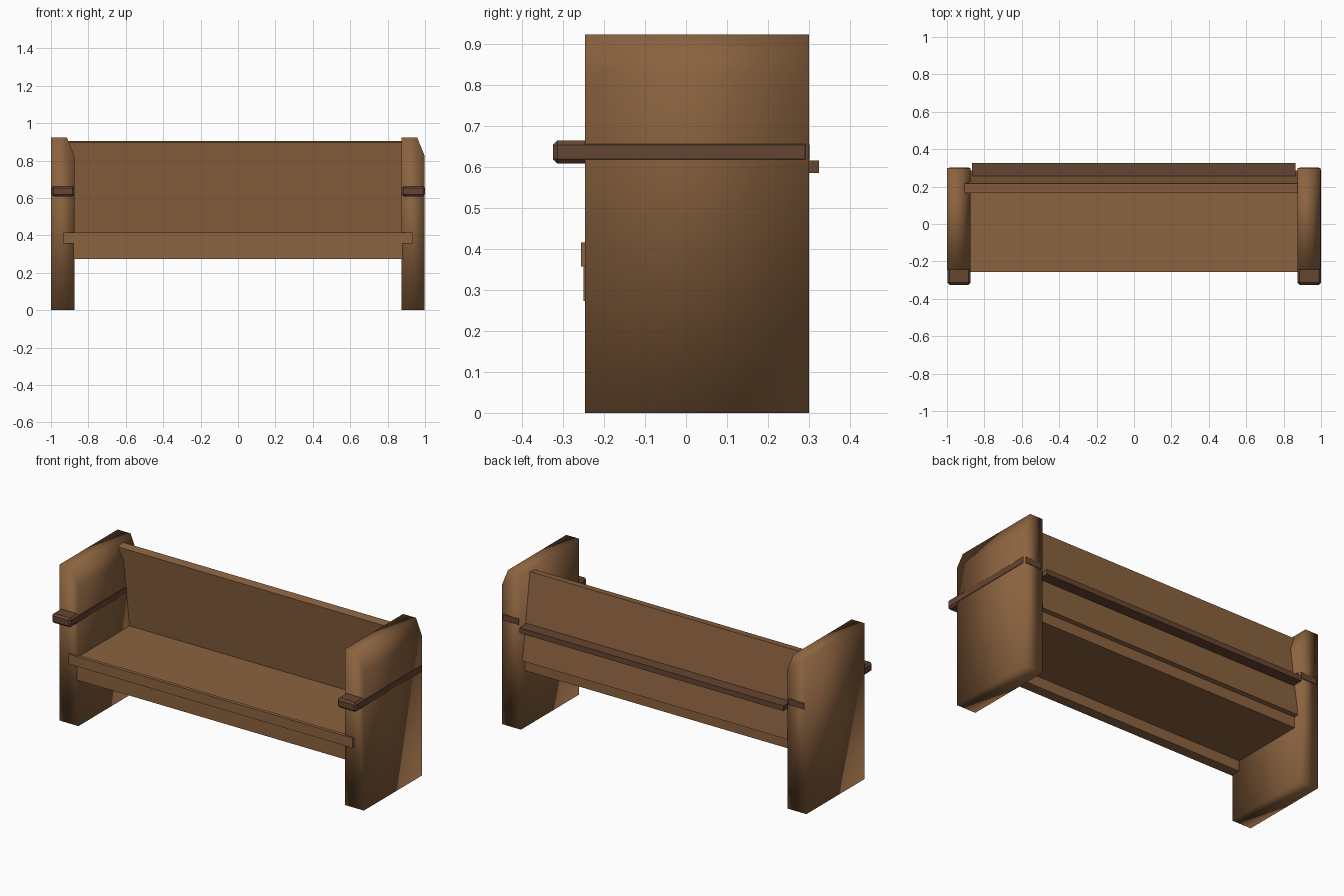
import bpy, bmesh

if "Cube" in bpy.data.objects:
    bpy.data.objects.remove(bpy.data.objects["Cube"])


def material(name, color):
    m = bpy.data.materials.new(name)
    m.diffuse_color = color
    m.use_nodes = True
    m.node_tree.nodes["Principled BSDF"].inputs["Base Color"].default_value = m.diffuse_color
    return m


WOOD = material("wood", (0.26, 0.125, 0.05, 1))
DARK = material("dark_wood", (0.13, 0.06, 0.032, 1))


def prism(name, profile, axis, lo, hi, mat, bevel=0.0, smooth=False):
    """Extrude a profile along 'x' (profile is y,z) or 'y' (profile is x,z)."""
    bm = bmesh.new()

    def point(p, t):
        return (t, p[0], p[1]) if axis == "x" else (p[0], t, p[1])

    a = [bm.verts.new(point(p, lo)) for p in profile]
    b = [bm.verts.new(point(p, hi)) for p in profile]
    bm.faces.new(a)
    bm.faces.new(b)
    n = len(profile)
    for i in range(n):
        j = (i + 1) % n
        bm.faces.new((a[i], a[j], b[j], b[i]))
    bmesh.ops.recalc_face_normals(bm, faces=bm.faces)
    if bevel:
        bmesh.ops.bevel(bm, geom=bm.edges[:], offset=bevel, segments=1,
                        affect='EDGES')
    for f in bm.faces:
        f.smooth = smooth
    me = bpy.data.meshes.new(name)
    bm.to_mesh(me)
    bm.free()
    me.materials.append(mat)
    ob = bpy.data.objects.new(name, me)
    bpy.context.collection.objects.link(ob)
    return ob


def rect(u0, u1, v0, v1):
    return [(u0, v0), (u1, v0), (u1, v1), (u0, v1)]


# End panels and armrests: the right side is a shifted copy, not a mirror
for side, x in (("left", -1.0), ("right", 0.873)):
    w = 0.125
    panel = [(x, 0), (x + w, 0), (x + w, 0.825), (x + 0.085, 0.924), (x, 0.924)]
    prism(side + "_end_panel", panel, "y", -0.246, 0.30, WOOD, smooth=True)
    prism(side + "_armrest", rect(x + 0.002, x + w + 0.002, 0.609, 0.665),
          "y", -0.325, 0.302, DARK, bevel=0.011)

# Seat slab with a front apron under it
seat = [(-0.25, 0.273), (-0.19, 0.273), (-0.19, 0.335), (0.26, 0.335),
        (0.26, 0.411), (-0.25, 0.411)]
prism("seat", seat, "x", -0.88, 0.88, WOOD)

# Trim strip along the seat front
prism("front_trim", rect(-0.256, -0.235, 0.357, 0.416), "x", -0.934, 0.932, WOOD)

# Tilted backrest board
back = [(0.236, 0.395), (0.286, 0.402), (0.216, 0.905), (0.166, 0.898)]
prism("backrest", back, "x", -0.92, 0.92, WOOD)

# Rail behind the backrest
prism("back_rail", rect(0.245, 0.325, 0.585, 0.616), "x", -0.866, 0.864, DARK)
